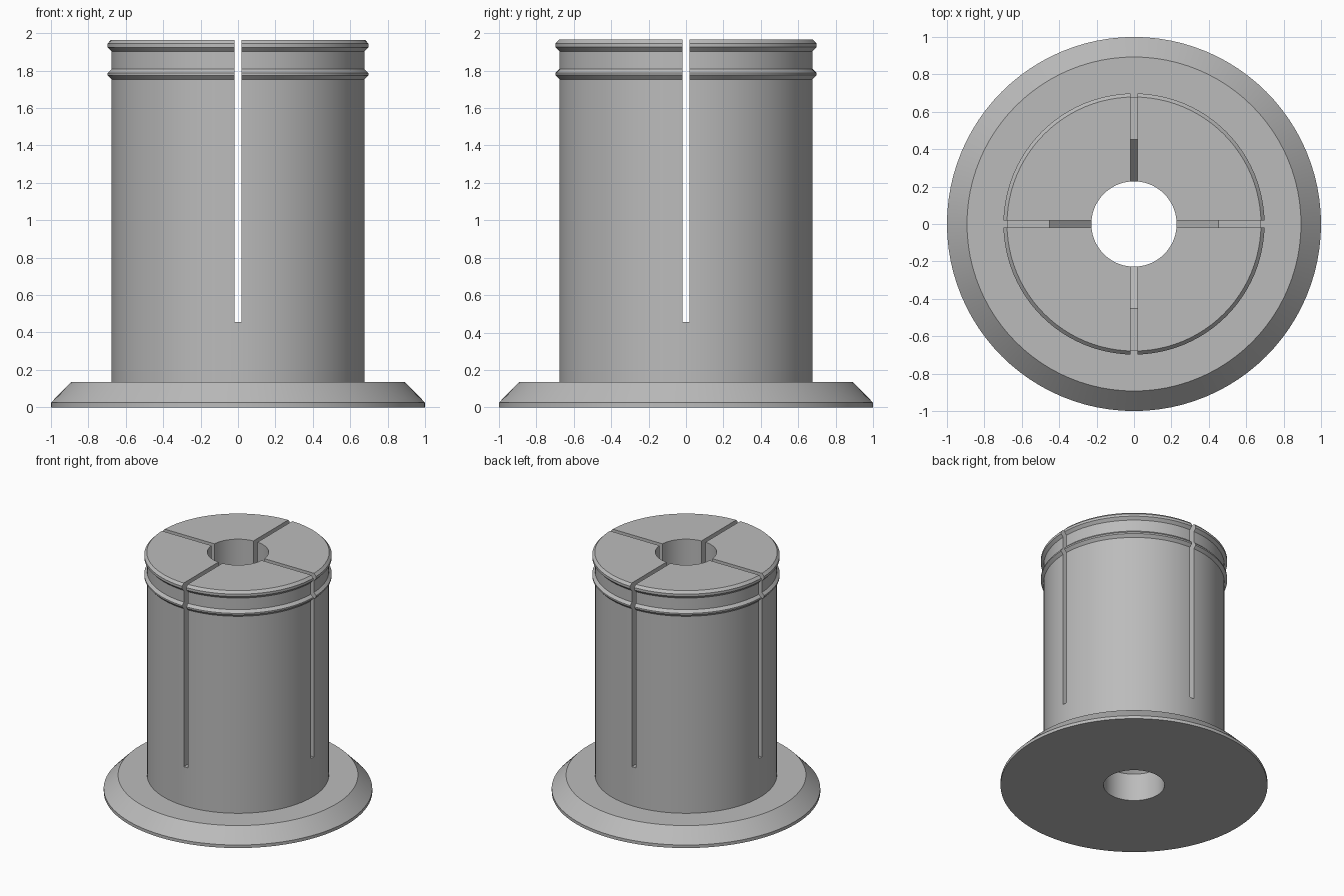
import bpy, bmesh, math

cube = bpy.data.objects.get("Cube")
if cube:
    bpy.data.objects.remove(cube, do_unlink=True)

# One grey material
grey = bpy.data.materials.new("light_grey")
grey.use_nodes = True
colour = (0.5, 0.5, 0.5, 1)
grey.diffuse_color = colour
grey.node_tree.nodes["Principled BSDF"].inputs["Base Color"].default_value = colour


def lathe(name, profile, steps=96):
    """Revolve a closed (radius, height) profile around z."""
    bm = bmesh.new()
    rings = []
    for i in range(steps):
        a = 2 * math.pi * i / steps
        rings.append([bm.verts.new((r * math.cos(a), r * math.sin(a), z)) for r, z in profile])
    n = len(profile)
    for i in range(steps):
        here, there = rings[i], rings[(i + 1) % steps]
        for j in range(n):
            k = (j + 1) % n
            bm.faces.new((here[j], there[j], there[k], here[k]))
    bmesh.ops.recalc_face_normals(bm, faces=bm.faces)
    mesh = bpy.data.meshes.new(name)
    bm.to_mesh(mesh)
    bm.free()
    obj = bpy.data.objects.new(name, mesh)
    bpy.context.collection.objects.link(obj)
    mesh.materials.append(grey)
    return obj


TOP, BORE, CORE, RIM, CAVITY = 1.965, 0.228, 0.677, 0.698, 0.453
SLOT_FLOOR, SLOT_WIDTH = 0.456, 0.037

# Flange, barrel and two snap ridges outside
outside = [
    (BORE, 0), (1, 0), (1, 0.025), (0.893, 0.135), (CORE, 0.135),
    (CORE, 1.753), (RIM, 1.775), (RIM, 1.787), (CORE, 1.808),
    (CORE, 1.903), (RIM, 1.925), (RIM, 1.945), (0.679, TOP),
]
# Bore with a wider cavity between two cones inside
inside = [(BORE, TOP), (BORE, 1.74), (CAVITY, 1.515), (CAVITY, 0.453), (BORE, BORE)]
spool = lathe("slotted_spool", outside + inside)

# Crossed slots that split the barrel into four springy quarters
bpy.context.view_layer.objects.active = spool
spool.select_set(True)
height = 2.2 - SLOT_FLOOR
for size in ((1.6, SLOT_WIDTH, height), (SLOT_WIDTH, 1.6, height)):
    bm = bmesh.new()
    bmesh.ops.create_cube(bm, size=1)
    bmesh.ops.scale(bm, vec=size, verts=bm.verts)
    bmesh.ops.translate(bm, vec=(0, 0, SLOT_FLOOR + height / 2), verts=bm.verts)
    mesh = bpy.data.meshes.new("slot_cutter")
    bm.to_mesh(mesh)
    bm.free()
    mesh.materials.append(grey)
    cutter = bpy.data.objects.new("slot_cutter", mesh)
    bpy.context.collection.objects.link(cutter)
    cutter.hide_render = True
    cut = spool.modifiers.new("slot", "BOOLEAN")
    cut.operation = "DIFFERENCE"
    cut.solver = "EXACT"
    cut.object = cutter
    bpy.ops.object.modifier_apply(modifier=cut.name)
    bpy.data.objects.remove(cutter, do_unlink=True)

bpy.ops.object.select_all(action="DESELECT")
spool.select_set(True)
bpy.context.view_layer.objects.active = spool
bpy.ops.object.shade_smooth_by_angle(angle=math.radians(25))
